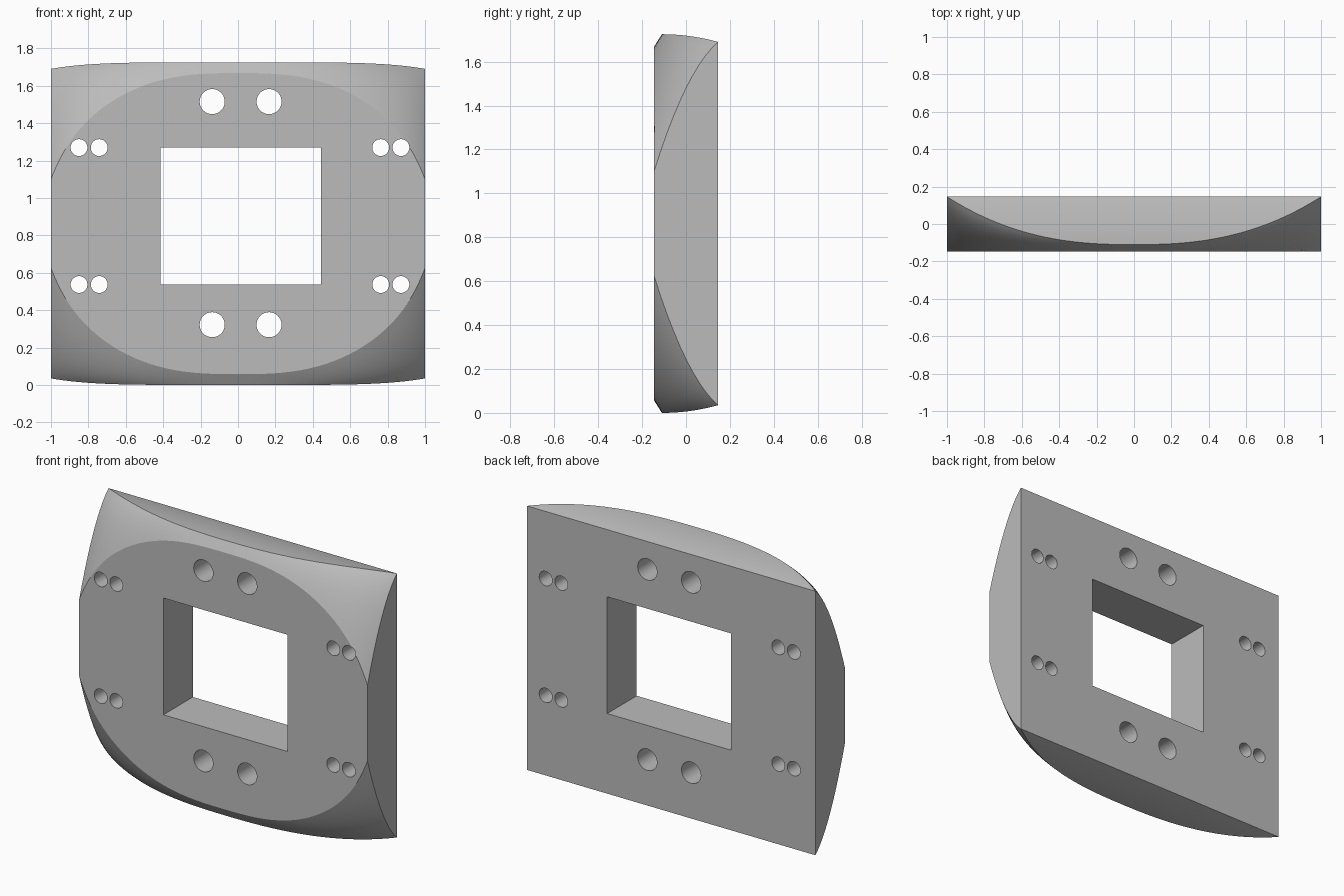
import bpy
import bmesh
from math import sin, pi
from mathutils import Matrix, Vector

cube = bpy.data.objects.get("Cube")
if cube:
    bpy.data.objects.remove(cube, do_unlink=True)

MID = 0.8625            # height of the centre line
FRONT, BACK = -0.146, 0.146
CREST = -0.11           # depth of the crest at the middle of the top


def top_height(y):
    """Half height of the gently curved top surface."""
    return MID - 0.035 * max(0, (y - CREST) / (BACK - CREST)) ** 2


def section(x, steps=10):
    """Upper half of the cross-section at x, from back to front, as (y, half height)."""
    a = abs(x)
    rim_y = CREST + (BACK - CREST) * a ** 2.5
    rim_z = top_height(rim_y)
    face_z = 0.805 - 0.568 * (0.8 * a ** 2.8 + 0.2 * a ** 12)
    pts = []
    for i in range(steps + 1):
        y = BACK + (rim_y - BACK) * i / steps
        pts.append((y, top_height(y)))
    for i in range(1, steps + 1):
        t = i / steps
        bulge = 0.34 * a ** 3 * t * (1 - t)
        pts.append((rim_y + (FRONT - rim_y) * t, rim_z + (face_z - rim_z) * t + bulge))
    return pts


# Plate body: cross-sections joined along x
bm = bmesh.new()
rings = []
COLS = 64
for i in range(COLS + 1):
    x = sin(pi / 2 * (2 * i / COLS - 1))
    half = section(x)
    loop = [(y, MID + h) for y, h in half] + [(y, MID - h) for y, h in reversed(half)]
    rings.append([bm.verts.new((x, y, z)) for y, z in loop])
for r, s in zip(rings, rings[1:]):
    for k in range(len(r)):
        n = (k + 1) % len(r)
        bm.faces.new((r[k], r[n], s[n], s[k]))
bm.faces.new(rings[0])
bm.faces.new(rings[-1])
bmesh.ops.remove_doubles(bm, verts=bm.verts, dist=0.0002)
bmesh.ops.recalc_face_normals(bm, faces=bm.faces)
mesh = bpy.data.meshes.new("mounting_plate")
bm.to_mesh(mesh)
bm.free()
plate = bpy.data.objects.new("mounting_plate", mesh)
bpy.context.collection.objects.link(plate)

# Cutter: square window and round bolt holes
bm = bmesh.new()
x0, x1, z0, z1 = -0.415, 0.444, 0.537, 1.269
bmesh.ops.create_cube(bm, size=1, matrix=Matrix.Translation(((x0 + x1) / 2, 0, (z0 + z1) / 2))
                      @ Matrix.Diagonal(Vector((x1 - x0, 1, z1 - z0, 1))))
holes = [(x, z, 0.067) for x in (-0.138, 0.166) for z in (0.322, 1.515)]
holes += [(x, z, 0.045) for x in (-0.85, -0.742, 0.763, 0.871) for z in (z0, z1)]
for x, z, r in holes:
    bmesh.ops.create_cone(bm, cap_ends=True, segments=40, radius1=r, radius2=r, depth=1,
                          matrix=Matrix.Translation((x, 0, z)) @ Matrix.Rotation(pi / 2, 4, 'X'))
cut_mesh = bpy.data.meshes.new("hole_cutter")
bm.to_mesh(cut_mesh)
bm.free()
cutter = bpy.data.objects.new("hole_cutter", cut_mesh)
bpy.context.collection.objects.link(cutter)
cutter.hide_render = True

# Cut the openings and shade
bpy.ops.object.select_all(action='DESELECT')
plate.select_set(True)
bpy.context.view_layer.objects.active = plate
cut = plate.modifiers.new("openings", 'BOOLEAN')
cut.operation = 'DIFFERENCE'
cut.solver = 'EXACT'
cut.object = cutter
bpy.ops.object.modifier_apply(modifier=cut.name)
bpy.data.objects.remove(cutter, do_unlink=True)
bpy.ops.object.shade_smooth_by_angle(angle=pi / 9)

# Plain grey
grey = bpy.data.materials.new("plain_grey")
grey.use_nodes = True
colour = (0.5, 0.5, 0.5, 1)
grey.diffuse_color = colour
grey.node_tree.nodes["Principled BSDF"].inputs["Base Color"].default_value = colour
plate.data.materials.clear()
plate.data.materials.append(grey)
